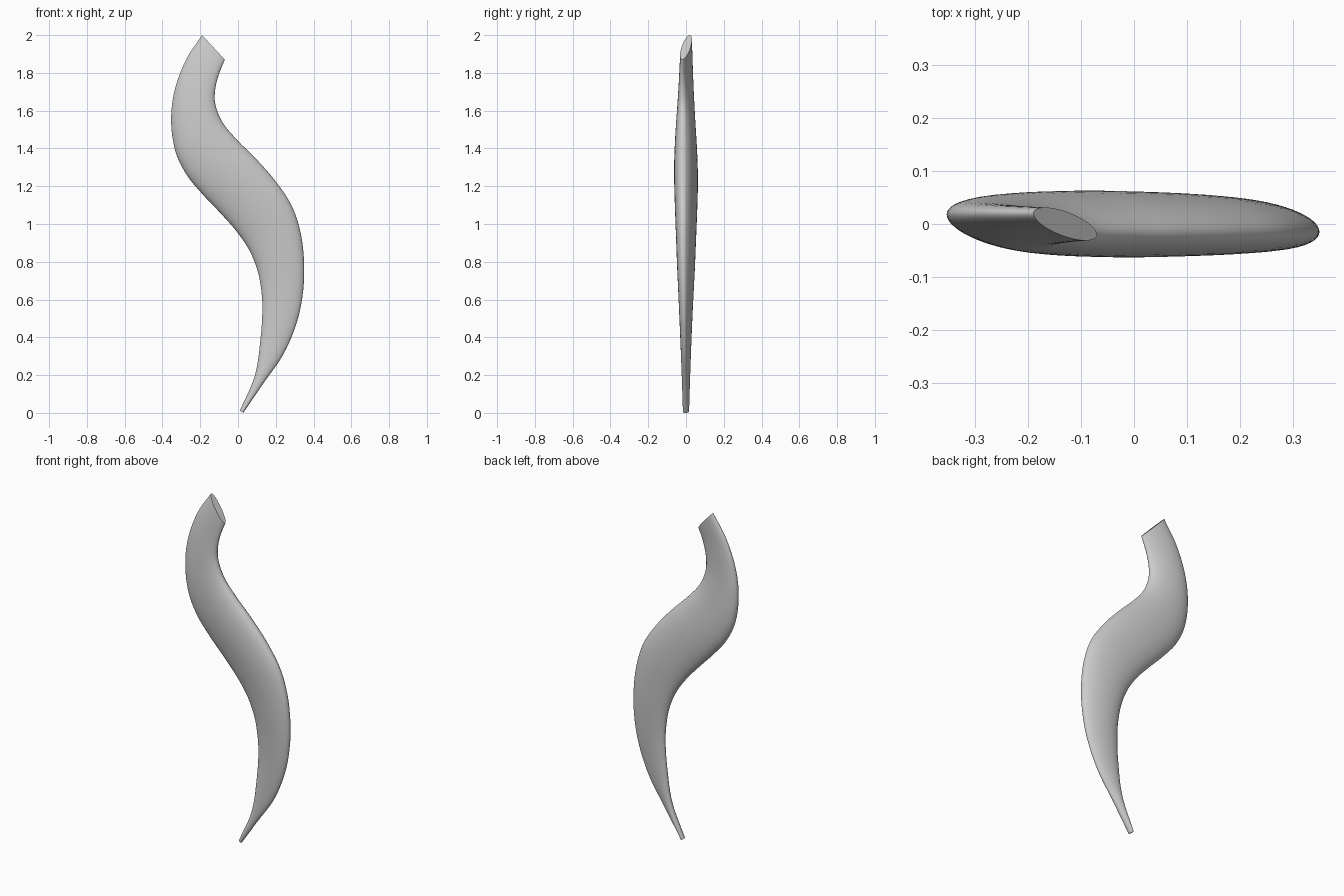
import bpy, bmesh, math
from mathutils import Vector

if "Cube" in bpy.data.objects:
    bpy.data.objects.remove(bpy.data.objects["Cube"])

# Key sections: inner edge x,z / outer edge x,z / half depth / twist offset in y
KEYS = [
    (0.010, 0.012, 0.028, 0.000, 0.016, 0.003),
    (0.090, 0.200, 0.130, 0.150, 0.021, 0.005),
    (0.120, 0.400, 0.240, 0.310, 0.027, 0.008),
    (0.129, 0.550, 0.310, 0.475, 0.033, 0.011),
    (0.122, 0.660, 0.343, 0.630, 0.039, 0.013),
    (0.100, 0.765, 0.350, 0.790, 0.045, 0.015),
    (0.055, 0.870, 0.332, 0.950, 0.050, 0.016),
    (-0.015, 0.970, 0.285, 1.095, 0.055, 0.016),
    (-0.100, 1.065, 0.200, 1.225, 0.059, 0.016),
    (-0.190, 1.160, 0.100, 1.340, 0.061, 0.016),
    (-0.275, 1.265, 0.000, 1.440, 0.059, 0.016),
    (-0.333, 1.390, -0.080, 1.535, 0.053, 0.017),
    (-0.354, 1.550, -0.119, 1.630, 0.044, 0.018),
    (-0.335, 1.710, -0.121, 1.710, 0.036, 0.019),
    (-0.275, 1.870, -0.102, 1.790, 0.029, 0.020),
    (-0.190, 2.000, -0.070, 1.870, 0.024, 0.020),
]
SIDES, STEPS = 48, 6


def catmull(p0, p1, p2, p3, t):
    return [0.5 * (2 * b + (c - a) * t + (2 * a - 5 * b + 4 * c - d) * t * t
                   + (3 * b - a - 3 * c + d) * t ** 3)
            for a, b, c, d in zip(p0, p1, p2, p3)]


def extend(a, b):
    return [2 * x - y for x, y in zip(a, b)]


# Smoothly interpolate the key sections
pts = [extend(KEYS[0], KEYS[1])] + list(KEYS) + [extend(KEYS[-1], KEYS[-2])]
sections = [catmull(*pts[i:i + 4], s / STEPS)
            for i in range(len(KEYS) - 1) for s in range(STEPS)]
sections.append(KEYS[-1])

# Loft elliptical rings and cap both ends
bm = bmesh.new()
rings = []
for lx, lz, rx, rz, depth, twist in sections:
    centre = Vector(((lx + rx) / 2, 0, (lz + rz) / 2))
    major = Vector(((rx - lx) / 2, -twist, (rz - lz) / 2))
    minor = Vector((0, depth, 0))
    rings.append([bm.verts.new(centre + major * math.cos(a) + minor * math.sin(a))
                  for a in (2 * math.pi * k / SIDES for k in range(SIDES))])
for r0, r1 in zip(rings, rings[1:]):
    for k in range(SIDES):
        n = (k + 1) % SIDES
        bm.faces.new((r0[k], r0[n], r1[n], r1[k]))
bm.faces.new(rings[0][::-1])
bm.faces.new(rings[-1])
bmesh.ops.recalc_face_normals(bm, faces=bm.faces)

mesh = bpy.data.meshes.new("curved_horn")
bm.to_mesh(mesh)
bm.free()
horn = bpy.data.objects.new("curved_horn", mesh)
bpy.context.collection.objects.link(horn)

# Smooth body with crisp end caps
bpy.context.view_layer.objects.active = horn
horn.select_set(True)
bpy.ops.object.shade_smooth_by_angle(angle=math.radians(40))
